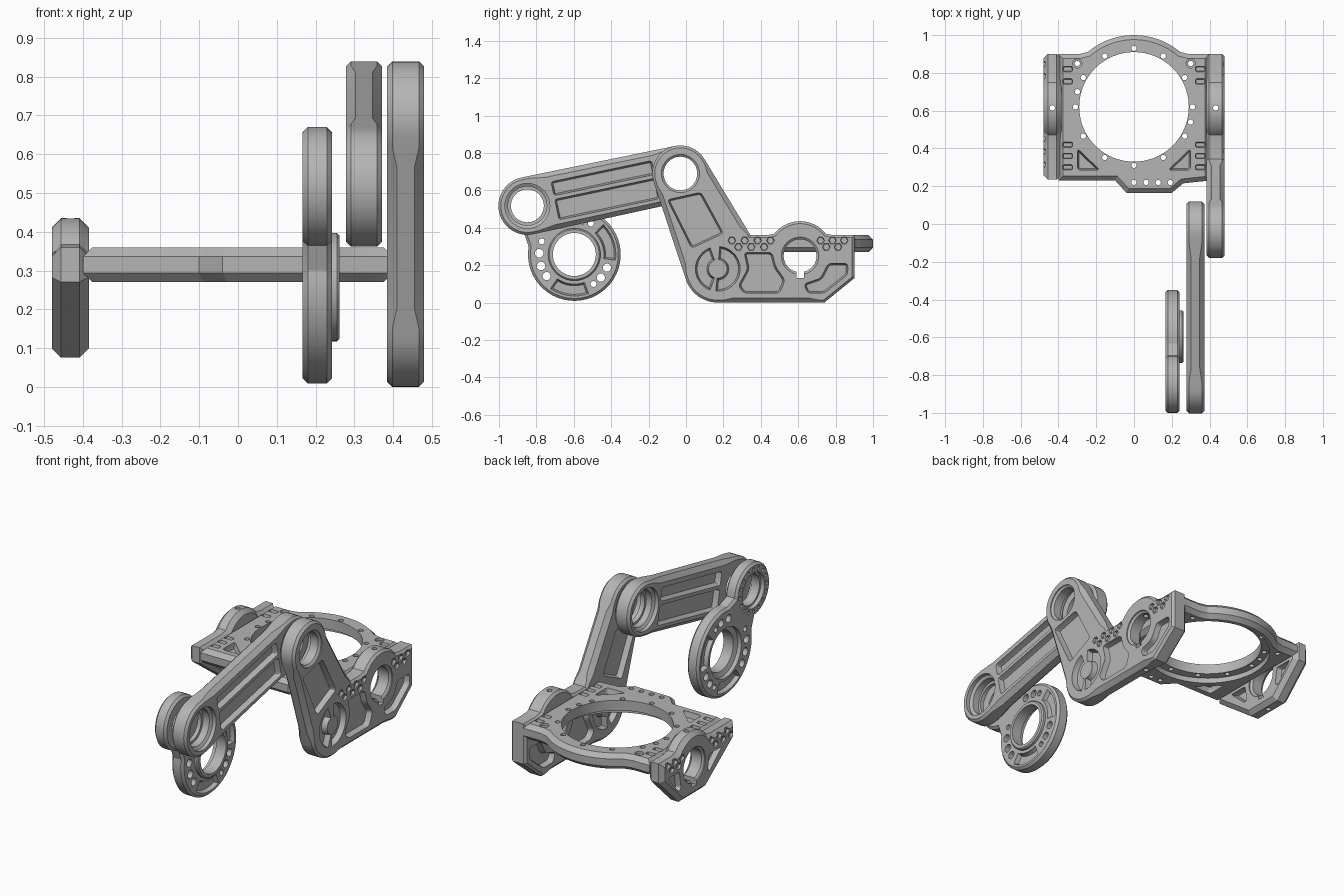
import bpy, bmesh
from math import sin, cos, radians
from mathutils import Vector

if "Cube" in bpy.data.objects:
    bpy.data.objects.remove(bpy.data.objects["Cube"])

SHADE = (0.46, 0.46, 0.46, 1)
grey = bpy.data.materials.new("machined grey")
grey.use_nodes = True
grey.diffuse_color = SHADE
grey.node_tree.nodes["Principled BSDF"].inputs["Base Color"].default_value = SHADE


# --- 2D outline helpers ---
def arc(c, r, a0, a1, n=24):
    angles = [radians(a0 + (a1 - a0) * i / n) for i in range(n + 1)]
    return [(c[0] + r * cos(a), c[1] + r * sin(a)) for a in angles]


def circle(c, r, n=32):
    return arc(c, r, 0, 360, n)[:-1]


def ccw(poly):
    pts = [Vector(p) for p in poly]
    area = sum(a.cross(b) for a, b in zip(pts, pts[1:] + pts[:1]))
    return pts if area > 0 else pts[::-1]


def inset(poly, d):
    """Move each point inward by its own distance."""
    out = []
    for i, p in enumerate(poly):
        e1 = (p - poly[i - 1]).normalized()
        e2 = (poly[(i + 1) % len(poly)] - p).normalized()
        n1, n2 = Vector((-e1.y, e1.x)), Vector((-e2.y, e2.x))
        out.append(p + (n1 + n2) / max(1 + n1.dot(n2), 0.3) * d[i])
    return out


def rounded(poly, r=0.02, n=4):
    pts, out = ccw(poly), []
    for i, p in enumerate(pts):
        back, ahead = pts[i - 1] - p, pts[(i + 1) % len(pts)] - p
        a = p + back.normalized() * min(r, back.length * 0.4)
        b = p + ahead.normalized() * min(r, ahead.length * 0.4)
        for k in range(n + 1):
            t = k / n
            out.append(a * (1 - t) ** 2 + p * 2 * t * (1 - t) + b * t * t)
    return out


def sector(c, r0, r1, a0, a1):
    return arc(c, r1, a0, a1, 12) + arc(c, r0, a1, a0, 12)


# --- solid helpers: a solid is a list of layers of 3D points, lowest first ---
def layer(poly, w, axis):
    return [(w, p[0], p[1]) if axis == 'x' else (p[0], p[1], w) for p in poly]


def mesh_object(name, solids):
    bm = bmesh.new()
    for layers in solids:
        rings = [[bm.verts.new(p) for p in pts] for pts in layers]
        for a, b in zip(rings, rings[1:]):
            for i in range(len(a)):
                bm.faces.new((a[i - 1], a[i], b[i], b[i - 1]))
        bm.faces.new(rings[0][::-1])
        bm.faces.new(rings[-1])
    me = bpy.data.meshes.new(name)
    bm.to_mesh(me)
    bm.free()
    me.materials.append(grey)
    ob = bpy.data.objects.new(name, me)
    bpy.context.collection.objects.link(ob)
    return ob


def plate(name, poly, w0, w1, c=0.013, deep=0, axis='x'):
    """Chamfered plate; long straight edges may get a deeper chamfer."""
    src, pts, d = ccw(poly), [], []
    for a, b in zip(src, src[1:] + src[:1]):
        pts.append(a)
        d.append(c)
        if deep and (b - a).length > 0.25:
            pts += [a.lerp(b, t) for t in (0.05, 0.15, 0.85, 0.95)]
            d += [c, deep, deep, c]
    cap = inset(pts, d)

    def side(w, s):
        return [layer([p], w + s * k, axis)[0] for p, k in zip(pts, d)]
    return mesh_object(name, [[layer(cap, w0, axis), side(w0, 1), side(w1, -1), layer(cap, w1, axis)]])


def pocket(poly, face, depth, axis='x', flare=0.009):
    """Sunk shape with sloped walls; a negative depth cuts toward lower values."""
    pts = ccw(poly)
    s = 1 if depth > 0 else -1
    floor = inset(pts, [flare] * len(pts))
    layers = [layer(pts, face - s * 0.01, axis), layer(pts, face + s * 0.002, axis), layer(floor, face + depth, axis)]
    return layers[::s]


def bore(c, steps, axis='x', n=40):
    return [layer(circle(c, r, n), w, axis) for r, w in steps]


def both(polys, w0, w1, depth):
    return [pocket(p, w, d) for p in polys for w, d in ((w0, depth), (w1, -depth))]


def volume(me):
    bm = bmesh.new()
    bm.from_mesh(me)
    v = bm.calc_volume(signed=True)
    bm.free()
    return v


def cut(ob, solids):
    """Subtract the solids together, or one by one if that breaks the part."""
    before = ob.data.copy()
    tool = mesh_object("cutter", solids)
    tool.hide_render = True
    mod = ob.modifiers.new("cut", 'BOOLEAN')
    mod.operation, mod.solver, mod.object = 'DIFFERENCE', 'EXACT', tool
    bpy.context.view_layer.objects.active = ob
    bpy.ops.object.modifier_apply(modifier=mod.name)
    bpy.data.objects.remove(tool)
    if not 0.2 < volume(ob.data) / volume(before) < 1.001:
        ob.data = before
        if len(solids) > 1:
            for solid in solids:
                cut(ob, [solid])


SHOULDER, ELBOW, WRIST = (-0.03, 0.69), (-0.848, 0.517), (-0.597, 0.257)
HUB, KNEE, RING = (0.61, 0.25), (0.17, 0.18), (0, 0.62)
bump = [(0.9, 0.36), (0.79, 0.36)] + arc((0.61, 0.26), 0.175, 38, 142) + [(0.43, 0.36)]


def socket_rows(first, face, depth):
    """Two staggered rows of hex sockets on either side of the hub."""
    cells = [(0.245 + 0.069 * i, 0.332) for i in range(4)] + [(0.28 + 0.069 * i, 0.297) for i in range(3)]
    cells += [(0.72 + 0.063 * i, 0.332) for i in range(3)] + [(0.75 + 0.063 * i, 0.297) for i in range(2)]
    return [pocket(circle(c, 0.021, 6), face, depth, flare=0.003) for c in cells if c[0] > first]


def hub_cut(ob, x0, x1):
    """Hub hole with a key groove and a vertical pin hole."""
    lip = [(0.1, x0 - 0.01), (0.1, x0 + 0.006), (0.088, x0 + 0.016),
           (0.088, x1 - 0.016), (0.1, x1 - 0.006), (0.1, x1 + 0.01)]
    cut(ob, [bore(HUB, lip)])
    key = [(0.59, 0.13), (0.63, 0.13), (0.63, 0.2), (0.59, 0.2)]
    cut(ob, [pocket(key, x0, x1 - x0 + 0.01, flare=0)])
    cut(ob, [bore(((x0 + x1) / 2, 0.615), [(0.014, -0.05), (0.014, 0.5)], 'z', 16)])


# --- main side plate with upright ---
side = plate("main_side_plate", arc(SHOULDER, 0.15, 31, 198) + arc(KNEE, 0.18, 198, 270)
             + [(0.74, 0), (0.9, 0.13)] + bump + [(0.345, 0.36)], 0.385, 0.48, deep=0.025)
hub_cut(side, 0.385, 0.48)
front_pocket = [(0.31, 0.268), (0.46, 0.268), (0.48, 0.19), (0.53, 0.12), (0.5, 0.05),
                (0.31, 0.05), (0.28, 0.09), (0.33, 0.18)]
rear_pocket = [(0.76, 0.21), (0.865, 0.21), (0.865, 0.15), (0.74, 0.05), (0.65, 0.05),
               (0.63, 0.1), (0.72, 0.13)]
web_pocket = [(-0.10, 0.55), (0.08, 0.59), (0.20, 0.37), (0.03, 0.29)]
knee = [sector(KNEE, 0.05, 0.12, 110, 250), sector(KNEE, 0.05, 0.12, -95, 85)]
cut(side, [bore(SHOULDER, [(0.115, 0.37), (0.115, 0.41), (0.09, 0.415), (0.09, 0.465), (0.102, 0.475), (0.102, 0.49)])])
cut(side, both([rounded(p) for p in (web_pocket, front_pocket, rear_pocket)] + knee, 0.385, 0.48, 0.03))
cut(side, socket_rows(0, 0.48, -0.014))

# --- short side plate opposite ---
short = plate("short_side_plate", [(0.235, 0.27), (0.5, 0.075), (0.72, 0.075), (0.9, 0.25)] + bump
              + [(0.235, 0.36)], -0.48, -0.385, 0.024)
hub_cut(short, -0.48, -0.385)
wings = [[(0.36, 0.262), (0.475, 0.262), (0.49, 0.17), (0.47, 0.165)],
         [(0.745, 0.262), (0.85, 0.262), (0.75, 0.15), (0.73, 0.165)]]
cut(short, both([rounded(p, 0.012) for p in wings], -0.48, -0.385, 0.028))
cut(short, socket_rows(0.27, -0.48, 0.014))

# --- ring deck joining the side plates ---
deck = plate("ring_deck", [(0.4, 0.23), (0.4, 0.9), (0.29, 0.9)] + arc(RING, 0.38, 50, 130, 32)
             + [(-0.29, 0.9), (-0.4, 0.9), (-0.4, 0.23), (-0.1, 0.23), (-0.04, 0.165), (0.2, 0.165), (0.26, 0.215)],
             0.27, 0.36, 0.024, axis='z')
cut(deck, [bore(RING, [(0.335, 0.26), (0.335, 0.3), (0.29, 0.302), (0.29, 0.37)], 'z', 80)])
holes = circle(RING, 0.31, 12) + arc(RING, 0.31, -15, 165, 1) + [(0.064 * i, 0.22) for i in range(4)]
cut(deck, [bore(p, [(0.014, 0.25), (0.014, 0.38)], 'z', 16) for p in holes])
for s in (-1, 1):
    slots = [[(s * 0.325, y - 0.014), (s * 0.378, y - 0.014), (s * 0.378, y + 0.014), (s * 0.325, y + 0.014)]
             for y in (0.3, 0.36, 0.42, 0.755, 0.82)]
    gusset = [(s * 0.3, 0.40), (s * 0.3, 0.285), (s * 0.18, 0.285)]
    cut(deck, [pocket(rounded(p, 0.01), 0.36, -0.02, 'z', 0.004) for p in slots]
        + [pocket(rounded(gusset), 0.36, -0.03, 'z'), pocket(rounded(gusset), 0.27, 0.03, 'z'),
           bore((s * 0.3, 0.85), [(0.014, 0.25), (0.014, 0.343), (0.024, 0.345), (0.024, 0.37)], 'z', 16)])

# --- upper arm ---
tilt = 11.9
arm = plate("upper_arm", arc(ELBOW, 0.155, 90 + tilt, 270 + tilt) + arc(SHOULDER, 0.15, tilt - 90, tilt + 90),
            0.278, 0.372, deep=0.025)
along = Vector((cos(radians(tilt)), sin(radians(tilt))))
across = Vector((-along.y, along.x))


def arm_slot(s0, s1, t0, t1):
    return rounded([Vector(ELBOW) + along * s + across * t
                    for s, t in ((s0, t0), (s1, t0), (s1, t1), (s0, t1))], 0.015)


cut(arm, both([arm_slot(0.15, 0.7, 0.024, 0.1), arm_slot(0.15, 0.7, -0.108, 0.004)], 0.278, 0.372, 0.03)
    + [bore(ELBOW, [(0.088, 0.26), (0.088, 0.3), (0.104, 0.3), (0.104, 0.34), (0.12, 0.35), (0.12, 0.39)]),
       bore(SHOULDER, [(0.12, 0.26), (0.12, 0.3), (0.104, 0.31), (0.104, 0.345), (0.09, 0.345), (0.09, 0.39)])])

# --- end link with its large disc ---
link = plate("end_link", arc(ELBOW, 0.153, 4, 264) + arc(WRIST, 0.248, 170, 458, 40), 0.167, 0.242)
cut(link, [bore(ELBOW, [(0.1, 0.15), (0.1, 0.19), (0.088, 0.19), (0.088, 0.26)]),
           bore(WRIST, [(0.142, 0.15), (0.142, 0.19), (0.115, 0.2), (0.115, 0.26)])])
drilled = ((62, 0.016), (78, 0.022), (98, 0.022), (158, 0.016), (178, 0.023), (199, 0.023),
           (218, 0.022), (303, 0.016), (319, 0.022), (338, 0.022))
cut(link, both([sector(WRIST, 0.158, 0.222, 235, 290), sector(WRIST, 0.158, 0.222, -8, 46)], 0.167, 0.242, 0.022)
    + [bore(arc(WRIST, 0.188, a, a, 1)[0], [(r, 0.15), (r, 0.26)], n=16) for a, r in drilled]
    + [pocket(circle(p, 0.011, 10), 0.167, 0.014, flare=0.001) for p in circle(ELBOW, 0.12, 16)])

# --- raised collar on the disc ---
collar = plate("disc_collar", circle(WRIST, 0.14, 48), 0.235, 0.262, 0.007)
cut(collar, [bore(WRIST, [(0.115, 0.22), (0.115, 0.28)])])

# --- smooth curved walls, keep edges sharp ---
for ob in (side, short, deck, arm, link, collar):
    bpy.ops.object.select_all(action='DESELECT')
    ob.select_set(True)
    bpy.context.view_layer.objects.active = ob
    bpy.ops.object.shade_smooth_by_angle(angle=radians(25))
